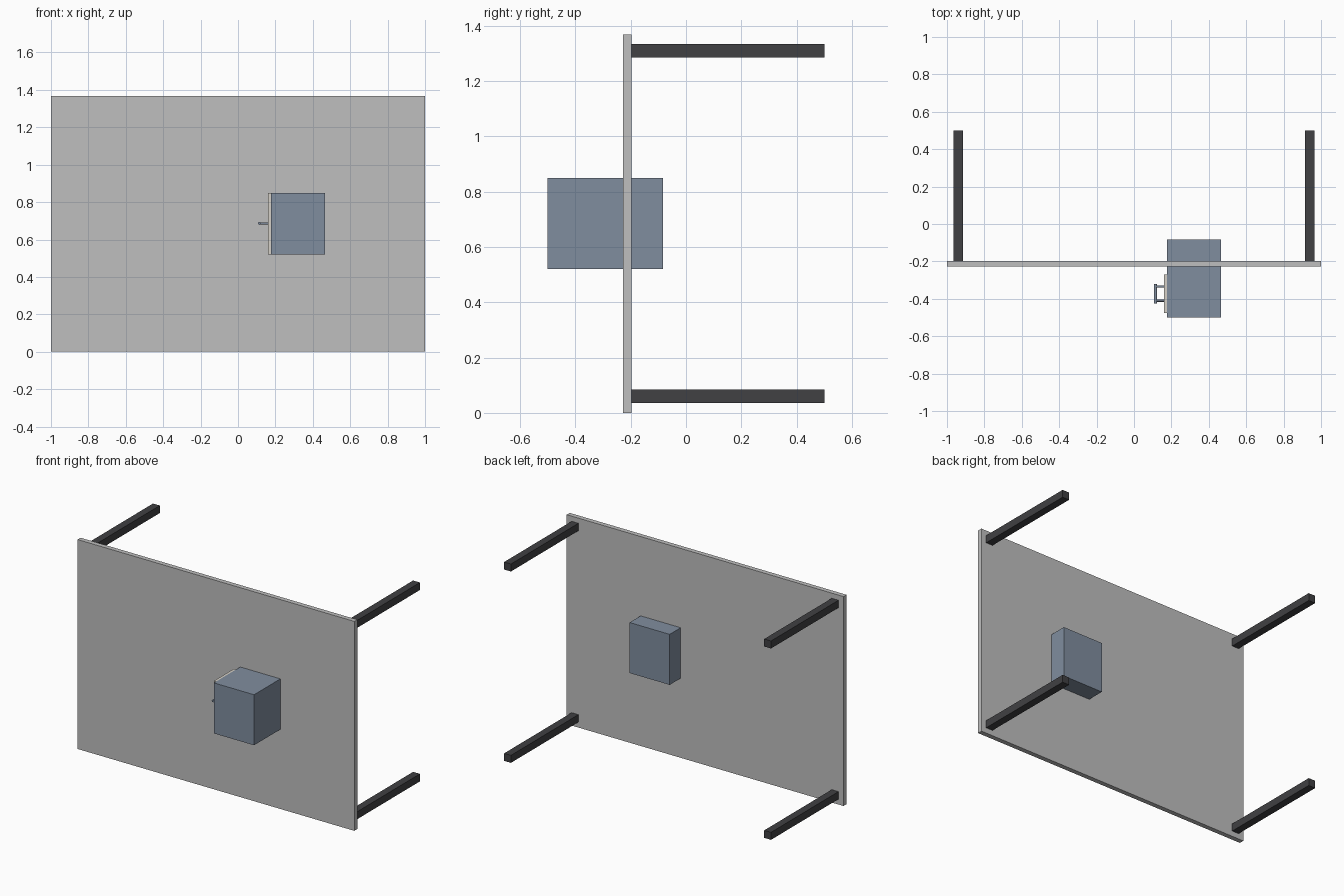
import bpy
import math

cube = bpy.data.objects.get("Cube")
if cube:
    bpy.data.objects.remove(cube, do_unlink=True)


def material(name, rgb):
    mat = bpy.data.materials.new(name)
    mat.use_nodes = True
    colour = (*rgb, 1.0)
    mat.diffuse_color = colour
    mat.node_tree.nodes["Principled BSDF"].inputs["Base Color"].default_value = colour
    return mat


def box(name, low, high, mat):
    centre = [(a + b) / 2 for a, b in zip(low, high)]
    bpy.ops.mesh.primitive_cube_add(size=1, location=centre)
    obj = bpy.context.object
    obj.name = name
    obj.scale = [b - a for a, b in zip(low, high)]
    bpy.ops.object.transform_apply(location=False, rotation=False, scale=True)
    obj.data.materials.append(mat)
    return obj


def rod(name, centre, radius, length, rotation, mat):
    bpy.ops.mesh.primitive_cylinder_add(vertices=16, radius=radius, depth=length,
                                        location=centre, rotation=rotation)
    obj = bpy.context.object
    obj.name = name
    obj.data.materials.append(mat)
    bpy.ops.object.shade_smooth_by_angle()
    return obj


grey = material("light grey", (0.52, 0.52, 0.52))
charcoal = material("charcoal", (0.052, 0.052, 0.056))
blue = material("slate blue", (0.216, 0.268, 0.345))
cream = material("pale cream", (0.66, 0.63, 0.57))

# Table top standing on its edge
TOP_HEIGHT = 1.368
box("table_top", (-1, -0.228, 0), (1, -0.197, TOP_HEIGHT), grey)

# Four square legs pointing backwards
LEG = 0.049
for side, x in (("right", -0.94), ("left", 0.94)):
    for level, z in (("lower", 0.06), ("upper", TOP_HEIGHT - 0.058)):
        box(f"{level}_{side}_leg", (x - LEG / 2, -0.197, z - LEG / 2),
            (x + LEG / 2, 0.5, z + LEG / 2), charcoal)

# Cabinet passing through the table top
box("cabinet", (0.176, -0.5, 0.52), (0.466, -0.083, 0.85), blue)

# Drawer front on the cabinet's side
box("drawer_front", (0.16, -0.477, 0.52), (0.176, -0.27, 0.85), cream)

# Bar handle on two posts
HANDLE_Z = 0.686
rod("handle_bar", (0.115, -0.372, HANDLE_Z), 0.008, 0.104,
    (math.pi / 2, 0, 0), blue)
for name, y in (("front", -0.41), ("back", -0.334)):
    rod(f"{name}_handle_post", (0.138, y, HANDLE_Z), 0.006, 0.046,
        (0, math.pi / 2, 0), blue)
